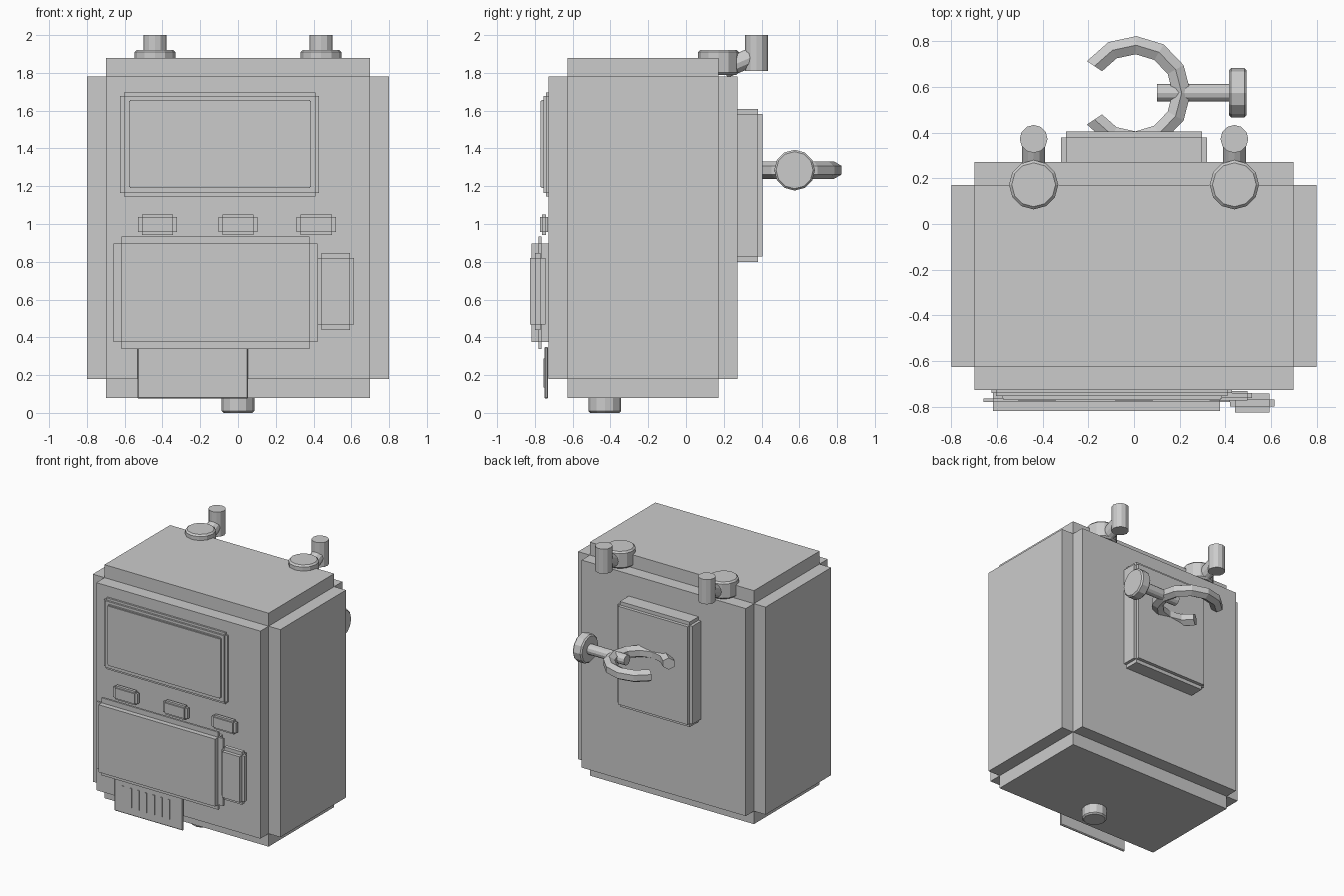
import bpy, bmesh, math
from mathutils import Vector

if "Cube" in bpy.data.objects:
    bpy.data.objects.remove(bpy.data.objects["Cube"])


def finish(bm, name):
    bmesh.ops.recalc_face_normals(bm, faces=bm.faces)
    me = bpy.data.meshes.new(name)
    bm.to_mesh(me)
    bm.free()
    ob = bpy.data.objects.new(name, me)
    bpy.context.collection.objects.link(ob)
    return ob


def add_box(bm, lo, hi):
    vs = bmesh.ops.create_cube(bm, size=1)['verts']
    for v in vs:
        v.co = Vector([hi[i] if v.co[i] > 0 else lo[i] for i in range(3)])


def stepped_box(name, lo, hi, b):
    """Three crossed boxes, each full length on one axis and inset on the others' ends."""
    bm = bmesh.new()
    for axis in range(3):
        add_box(bm,
                [lo[i] if i == axis else lo[i] + b[i] for i in range(3)],
                [hi[i] if i == axis else hi[i] - b[i] for i in range(3)])
    return finish(bm, name)


def rod(name, a, b, r, bevel=0.0, n=12):
    """Low-poly cylinder from a to b with optional bevelled rims."""
    a, b = Vector(a), Vector(b)
    d = b - a
    rot = d.to_track_quat('Z', 'Y')
    L = d.length
    prof = [(r, 0), (r, L)]
    if bevel:
        prof = [(r - bevel, 0), (r, bevel), (r, L - bevel), (r - bevel, L)]
    bm = bmesh.new()
    rings = [[bm.verts.new(a + rot @ Vector((q * math.cos(2 * math.pi * k / n),
                                             q * math.sin(2 * math.pi * k / n), h)))
              for k in range(n)] for q, h in prof]
    for p, q in zip(rings, rings[1:]):
        for k in range(n):
            bm.faces.new((p[k], p[(k + 1) % n], q[(k + 1) % n], q[k]))
    bm.faces.new(rings[0])
    bm.faces.new(rings[-1])
    return finish(bm, name)


# main case and back plate
stepped_box("case", (-.8, -.727, .08), (.8, .272, 1.88), (.1, .1, .1))
stepped_box("back_plate", (-.32, .2, .80), (.32, .405, 1.61), (.022, .025, .027))

# front display, buttons and panels
stepped_box("screen_frame", (-.624, -.755, 1.145), (.43, -.70, 1.695), (.02, .014, .018))
stepped_box("screen", (-.577, -.771, 1.19), (.386, -.72, 1.657), (.006, .005, .006))
for i, x in enumerate((-.426, 0, .414)):
    stepped_box(f"button_{i + 1}", (x - .104, -.774, .943), (x + .104, -.731, 1.05),
                (.021, .0105, .014))
stepped_box("printer_cover", (-.66, -.819, .337), (.42, -.727, .935), (.042, .0385, .039))
stepped_box("side_latch", (.42, -.826, .44), (.615, -.743, .847), (.022, .027, .027))

# printed slip with raised bars
bm = bmesh.new()
add_box(bm, (-.532, -.749, .075), (.053, -.731, .35))
bmesh.ops.bevel(bm, geom=bm.edges[:], offset=.006, segments=1, affect='EDGES')
for i in range(7):
    x = -.454 + i * .0652
    add_box(bm, (x - .008, -.755, .135), (x + .008, -.740, .287))
finish(bm, "paper_slip")

# top caps with tilted arms and upright posts
for side, s in (("left", -1), ("right", 1)):
    x = .44 * s
    rod(side + "_cap", (x, .172, 1.79), (x, .172, 1.922), .108, .012)
    rod(side + "_arm", (x, .20, 1.82), (x, .375, 1.895), .05)
    rod(side + "_post", (x, .373, 1.81), (x, .373, 2.0), .061)

# bottom fitting
rod("bottom_fitting", (0, -.43, 0), (0, -.43, .12), .087, .01)

# open clamp ring with hexagonal section
bm = bmesh.new()
rings = []
for i in range(11):
    t = math.radians(-146 + 29.2 * i)
    ring = []
    for k in range(6):
        p = math.pi / 2 + k * math.pi / 3
        q = .209 + .046 * math.cos(p)
        ring.append(bm.verts.new((q * math.cos(t), .575 + q * math.sin(t),
                                  1.285 + .046 * math.sin(p))))
    rings.append(ring)
for p, q in zip(rings, rings[1:]):
    for k in range(6):
        bm.faces.new((p[k], p[(k + 1) % 6], q[(k + 1) % 6], q[k]))
bm.faces.new(rings[0])
bm.faces.new(rings[-1])
finish(bm, "clamp_ring")

# clamp screw and knob
rod("clamp_screw", (.10, .575, 1.285), (.43, .575, 1.285), .039)
rod("clamp_knob", (.416, .575, 1.285), (.494, .575, 1.285), .108, .01)
